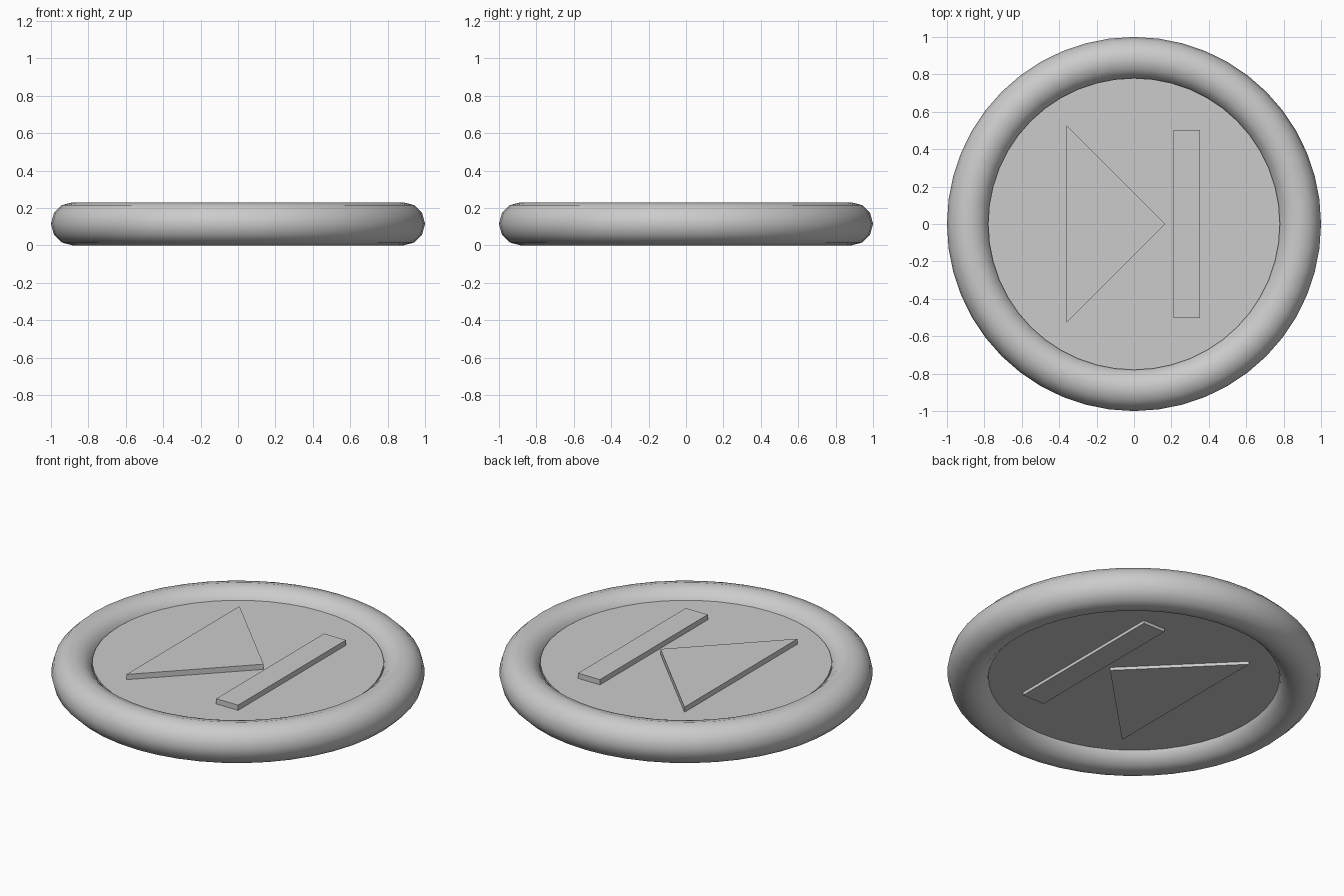
import bpy
import bmesh
from math import radians

if "Cube" in bpy.data.objects:
    bpy.data.objects.remove(bpy.data.objects["Cube"])


def prism(name, outline, z0, z1):
    """Extrude a flat outline from z0 up to z1."""
    mesh = bpy.data.meshes.new(name)
    bm = bmesh.new()
    face = bm.faces.new([bm.verts.new((x, y, z0)) for x, y in outline])
    top = bmesh.ops.extrude_face_region(bm, geom=[face])["geom"]
    bmesh.ops.translate(bm, vec=(0, 0, z1 - z0),
                        verts=[v for v in top if isinstance(v, bmesh.types.BMVert)])
    bmesh.ops.recalc_face_normals(bm, faces=bm.faces)
    bm.to_mesh(mesh)
    bm.free()
    obj = bpy.data.objects.new(name, mesh)
    bpy.context.collection.objects.link(obj)
    return obj


# Rounded outer rim
bpy.ops.mesh.primitive_torus_add(major_radius=0.885, minor_radius=0.115,
                                 major_segments=48, minor_segments=12,
                                 location=(0, 0, 0.115))
bpy.context.object.name = "rim"
bpy.ops.object.shade_smooth()

# Flat plate filling the rim
bpy.ops.mesh.primitive_cylinder_add(vertices=48, radius=0.78, depth=0.094,
                                    location=(0, 0, 0.127))
bpy.context.object.name = "plate"
bpy.ops.object.shade_smooth_by_angle(angle=radians(30))

# Raised shapes passing through the plate, proud on both sides
Z0, Z1 = 0.062, 0.205
prism("triangle", [(-0.36, -0.528), (0.167, 0), (-0.36, 0.528)], Z0, Z1)
prism("bar", [(0.21, -0.503), (0.353, -0.503), (0.353, 0.503), (0.21, 0.503)], Z0, Z1)
